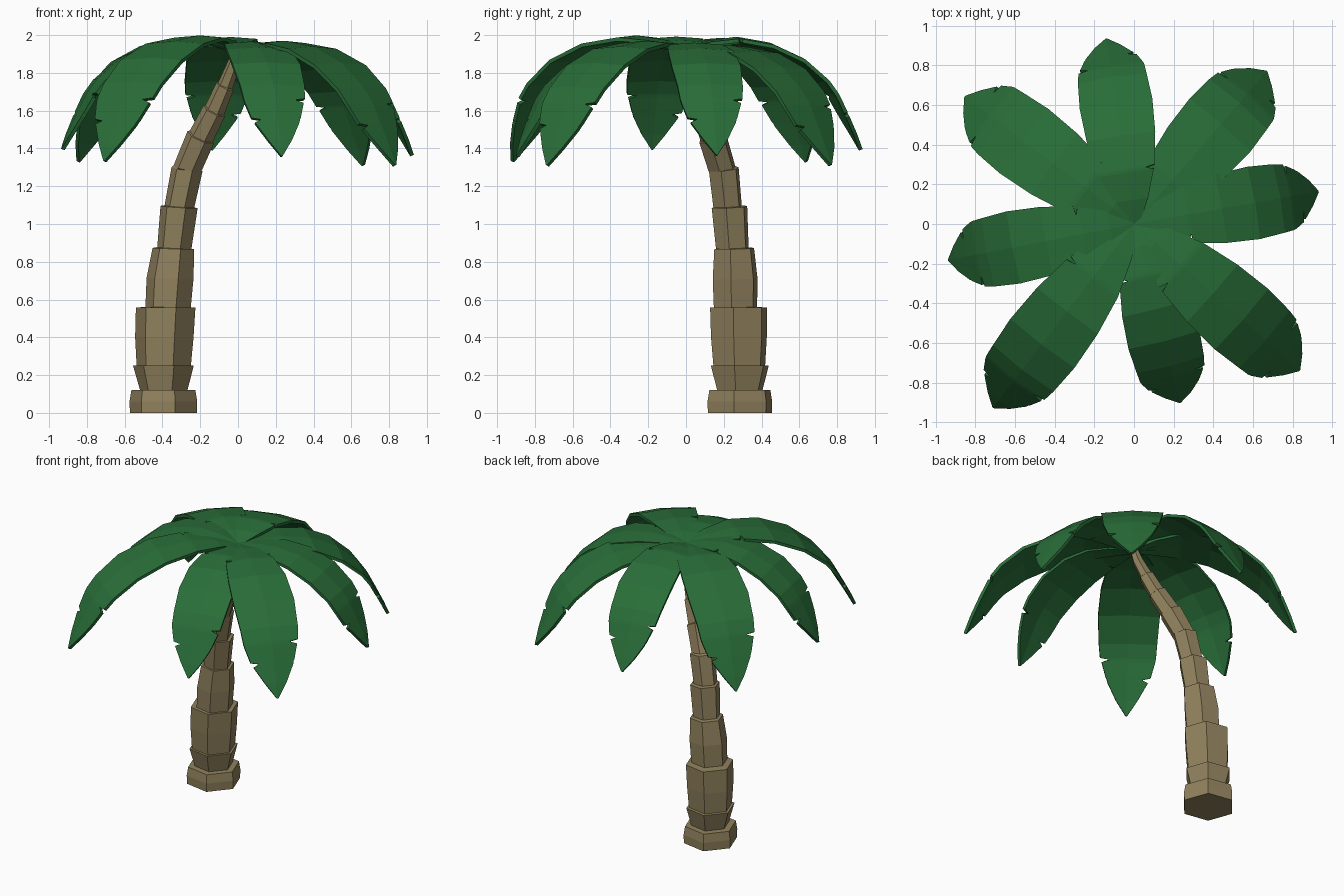
import bpy, bmesh
from math import radians, cos, sin
from mathutils import Vector, Matrix

if "Cube" in bpy.data.objects:
    bpy.data.objects.remove(bpy.data.objects["Cube"])


def material(name, color):
    m = bpy.data.materials.new(name)
    m.diffuse_color = (*color, 1)
    m.use_nodes = True
    m.node_tree.nodes["Principled BSDF"].inputs["Base Color"].default_value = m.diffuse_color
    return m


def finish(bm, name, mat):
    mesh = bpy.data.meshes.new(name)
    bm.to_mesh(mesh)
    bm.free()
    mesh.materials.append(mat)
    ob = bpy.data.objects.new(name, mesh)
    bpy.context.collection.objects.link(ob)
    return ob


bark = material("bark", (0.28, 0.22, 0.11))
green = material("leaf_green", (0.022, 0.155, 0.04))

# Trunk: stepped six-sided rings along a leaning path (x, y, z, radius, tilt)
rings = [
    (-.395, .285, 0, .18, 0), (-.395, .285, .06, .182, 0), (-.395, .285, .12, .172, 0),
    (-.393, .285, .122, .128, 0), (-.395, .285, .25, .163, 0),
    (-.393, .282, .252, .146, 0), (-.39, .28, .40, .157, 0), (-.383, .278, .557, .16, 0),
    (-.37, .262, .56, .122, 1), (-.36, .26, .71, .126, 2), (-.342, .255, .87, .112, 2),
    (-.337, .245, .873, .092, 3), (-.312, .23, 1.09, .1, 4),
    (-.31, .22, 1.093, .08, 5), (-.27, .20, 1.29, .084, 8),
    (-.268, .19, 1.293, .076, 14), (-.197, .14, 1.46, .078, 28),
    (-.195, .138, 1.463, .068, 30), (-.125, .088, 1.60, .064, 32),
    (-.123, .086, 1.603, .056, 32), (-.068, .045, 1.73, .05, 28),
    (-.067, .044, 1.733, .042, 25), (-.025, .012, 1.84, .036, 18), (0, 0, 1.92, .028, 10),
]
bm = bmesh.new()
loops = []
for x, y, z, r, tilt in rings:
    rot = Matrix.Rotation(radians(tilt), 3, Vector((.57, .82, 0)))
    loops.append([bm.verts.new(Vector((x, y, z)) + rot @ Vector(
        (r * cos(radians(60 * k - 10)), r * sin(radians(60 * k - 10)), 0))) for k in range(6)])
for a, b in zip(loops, loops[1:]):
    for k in range(6):
        n = (k + 1) % 6
        bm.faces.new((a[k], a[n], b[n], b[k]))
bm.faces.new(loops[0][::-1])
bm.faces.new(loops[-1])
finish(bm, "trunk", bark)

# Leaf rows: distance out, height, right and left half width (dips are torn notches)
rows = [
    (0, 1.935, .03, .03), (.12, 1.965, .09, .09), (.26, 1.98, .14, .14),
    (.275, 1.98, .10, .145), (.285, 1.979, .147, .147), (.45, 1.95, .175, .175),
    (.62, 1.87, .185, .185), (.75, 1.755, .175, .175), (.80, 1.685, .17, .165),
    (.806, 1.675, .168, .11), (.814, 1.66, .165, .155), (.853, 1.58, .14, .128),
    (.858, 1.57, .09, .122), (.865, 1.555, .125, .118), (.91, 1.46, .065, .065),
    (.945, 1.375, .004, .004),
]


def leaf(name, angle, length, width, drop, lift):
    base = 1.95
    pts = [Vector((r * length, 0, base + lift * min(1, r / .2)
                   + (z - base) * (drop if z < base else 1))) for r, z, _, _ in rows]
    turn = Matrix.Rotation(radians(angle), 3, 'Z')
    bm = bmesh.new()
    grid = []
    for i, (p, row) in enumerate(zip(pts, rows)):
        t = (pts[min(i + 1, len(pts) - 1)] - pts[max(i - 1, 0)]).normalized()
        normal = Vector((-t.z, 0, t.x))
        right, left = row[2] * width, row[3] * width
        half = max(right, left) * .5
        line = []
        for y in (-right, -half, 0, half, left):
            sag = .07 * abs(y)          # shallow fold along the midrib
            line.append(bm.verts.new(turn @ (p + Vector((0, y, 0)) - normal * sag)))
        grid.append(line)
    for a, b in zip(grid, grid[1:]):
        for j in range(4):
            bm.faces.new((a[j], b[j], b[j + 1], a[j + 1]))
    ob = finish(bm, name, green)
    mod = ob.modifiers.new("thickness", 'SOLIDIFY')
    mod.thickness = .02
    mod.offset = -1


# Crown: four short and four long leaves alternating (angle, length, drop, lift)
for i, (angle, length, drop, lift) in enumerate(
        [(10, 1.0, .98, -.02), (98.5, 1.0, .98, .01), (191, 1.01, .98, .012), (-75.5, .985, 1.0, -.014)]):
    leaf(f"short_leaf_{i + 1}", angle, length, 1.0, drop, lift)
for i, (angle, length, drop, lift) in enumerate(
        [(49, 1.08, 1.05, -.032), (143, 1.13, 1.08, .005), (-127.5, 1.235, 1.1, .018), (-41.5, 1.18, 1.09, -.01)]):
    leaf(f"long_leaf_{i + 1}", angle, length, 1.1, drop, lift)
